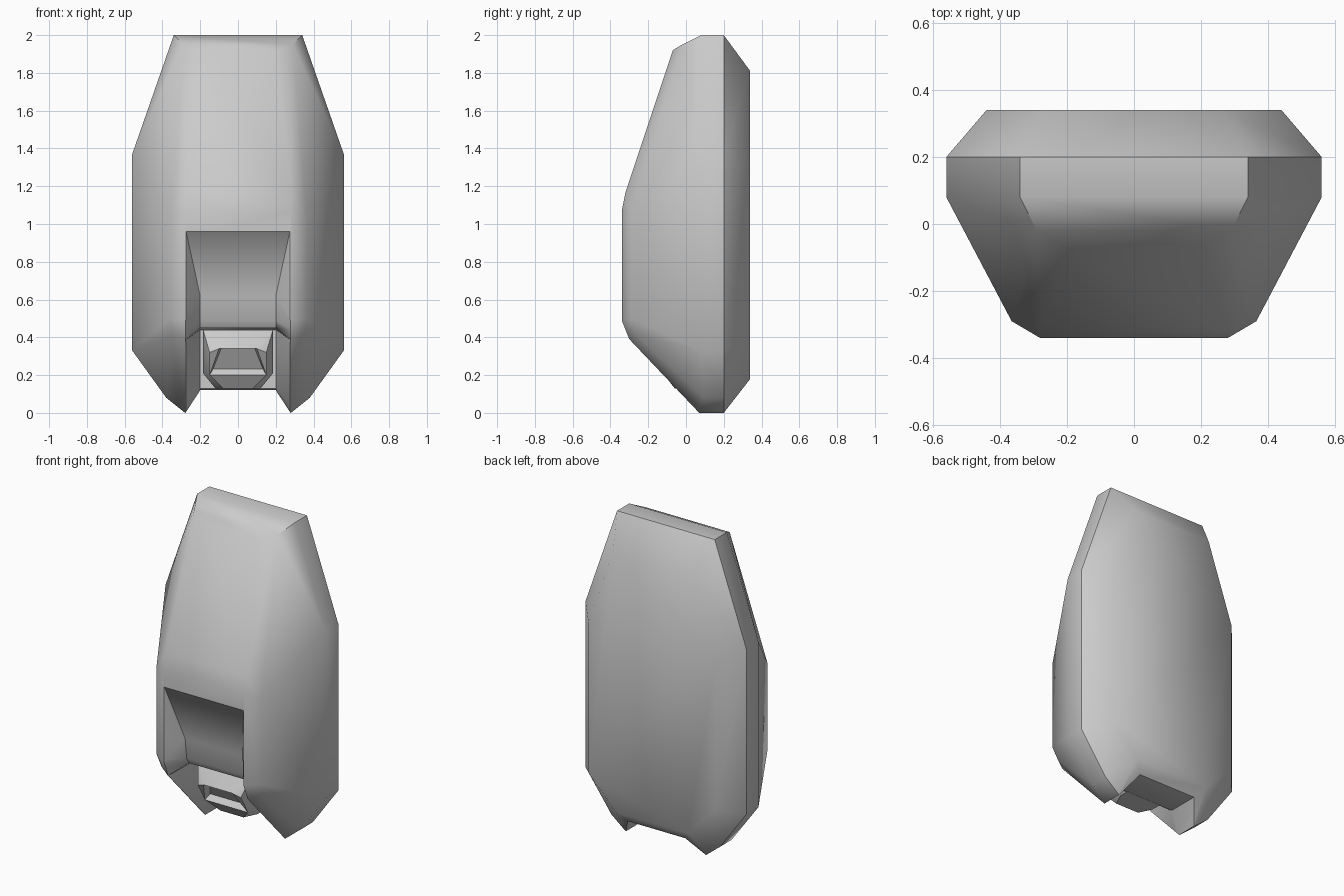
import bpy, bmesh, math
from mathutils import Vector

if "Cube" in bpy.data.objects:
    bpy.data.objects.remove(bpy.data.objects["Cube"])


def add_object(name, bm):
    bmesh.ops.recalc_face_normals(bm, faces=bm.faces)
    mesh = bpy.data.meshes.new(name)
    bm.to_mesh(mesh)
    bm.free()
    obj = bpy.data.objects.new(name, mesh)
    bpy.context.collection.objects.link(obj)
    return obj


def mirrored_hull(points):
    bm = bmesh.new()
    for x, y, z in points:
        bm.verts.new((x, y, z))
        bm.verts.new((-x, y, z))
    res = bmesh.ops.convex_hull(bm, input=bm.verts)
    junk = [g for g in set(res["geom_interior"] + res["geom_unused"])
            if isinstance(g, bmesh.types.BMVert)]
    bmesh.ops.delete(bm, geom=junk, context="VERTS")
    bmesh.ops.recalc_face_normals(bm, faces=bm.faces)
    bmesh.ops.dissolve_limit(bm, angle_limit=math.radians(1.5),
                             verts=bm.verts, edges=bm.edges)
    return bm


def smooth(obj, degrees):
    bpy.ops.object.select_all(action="DESELECT")
    bpy.context.view_layer.objects.active = obj
    obj.select_set(True)
    bpy.ops.object.shade_smooth_by_angle(angle=math.radians(degrees))


# Faceted outer shell
shell = add_object("shell", mirrored_hull([
    (.34, .20, 2), (.34, .08, 2), (.29, -.02, 1.95), (.20, -.07, 1.92),
    (.56, .20, 1.37), (.56, .08, 1.37), (.56, .20, .33), (.56, .08, .33),
    (.28, -.32, 1.17), (.28, -.34, 1.07), (.28, -.34, .49), (.28, -.30, .39),
    (.365, -.29, 1.04), (.365, -.29, .50), (.35, -.26, .41),
    (.28, .20, 0), (.28, .07, 0), (.38, .20, .08), (.38, .09, .08),
    (.44, .34, 1.32), (.27, .34, 1.81), (.44, .34, .38), (.25, .34, .18),
]))

# Recess cutter: sloping panel, nozzle pocket and underside notch
inner = [(.275, -.338, .96), (.20, -.24, .62), (.20, -.225, .49), (.20, -.20, .45),
         (.20, .08, .44), (.20, .08, .13), (.20, .10, .12), (.20, .38, .12)]
outer = [(-.345, .965), (-.345, .62), (-.345, .49), (-.325, .44),
         (-.302, .385), (.03, .035), (.065, -.003), (.38, -.003)]
bm = bmesh.new()
rings = []
for (x, y, z), (oy, oz) in zip(inner, outer):
    rings.append([bm.verts.new(p) for p in
                  ((-.28, oy, oz), (-x, y, z), (x, y, z), (.28, oy, oz))])
for a, b in zip(rings, rings[1:]):
    for i in range(4):
        j = (i + 1) % 4
        bm.faces.new((a[i], a[j], b[j], b[i]))
bm.faces.new(rings[0])
bm.faces.new(rings[-1])
bmesh.ops.triangulate(bm, faces=bm.faces)
cutter = add_object("recess_cutter", bm)
cutter.hide_render = True

bpy.context.view_layer.objects.active = shell
mod = shell.modifiers.new("recess", "BOOLEAN")
mod.operation = "DIFFERENCE"
mod.solver = "EXACT"
mod.object = cutter
bpy.ops.object.modifier_apply(modifier="recess")
bpy.data.objects.remove(cutter, do_unlink=True)

# Soft facets, with a crisp seam around the back plate
smooth(shell, 50)
verts = shell.data.vertices
for e in shell.data.edges:
    if all(abs(verts[v].co.y - .20) < .004 for v in e.vertices):
        e.use_edge_sharp = True

# Downward-angled nozzle with a hollow mouth
bm = mirrored_hull([
    (.10, -.20, .34), (.15, -.185, .32), (.15, -.115, .20), (.08, -.06, .13),
    (.185, -.13, .44), (.185, -.03, .21), (.12, .02, .13),
    (.185, .10, .44), (.185, .10, .21), (.12, .10, .13),
])
aim = Vector((0, -.83, -.55)).normalized()
mouth = max(bm.faces, key=lambda f: f.normal.dot(aim))
normal = mouth.normal.copy()
bmesh.ops.inset_region(bm, faces=[mouth], thickness=.022)
bmesh.ops.translate(bm, verts=mouth.verts, vec=-normal * .04)
nozzle = add_object("nozzle", bm)
smooth(nozzle, 35)
